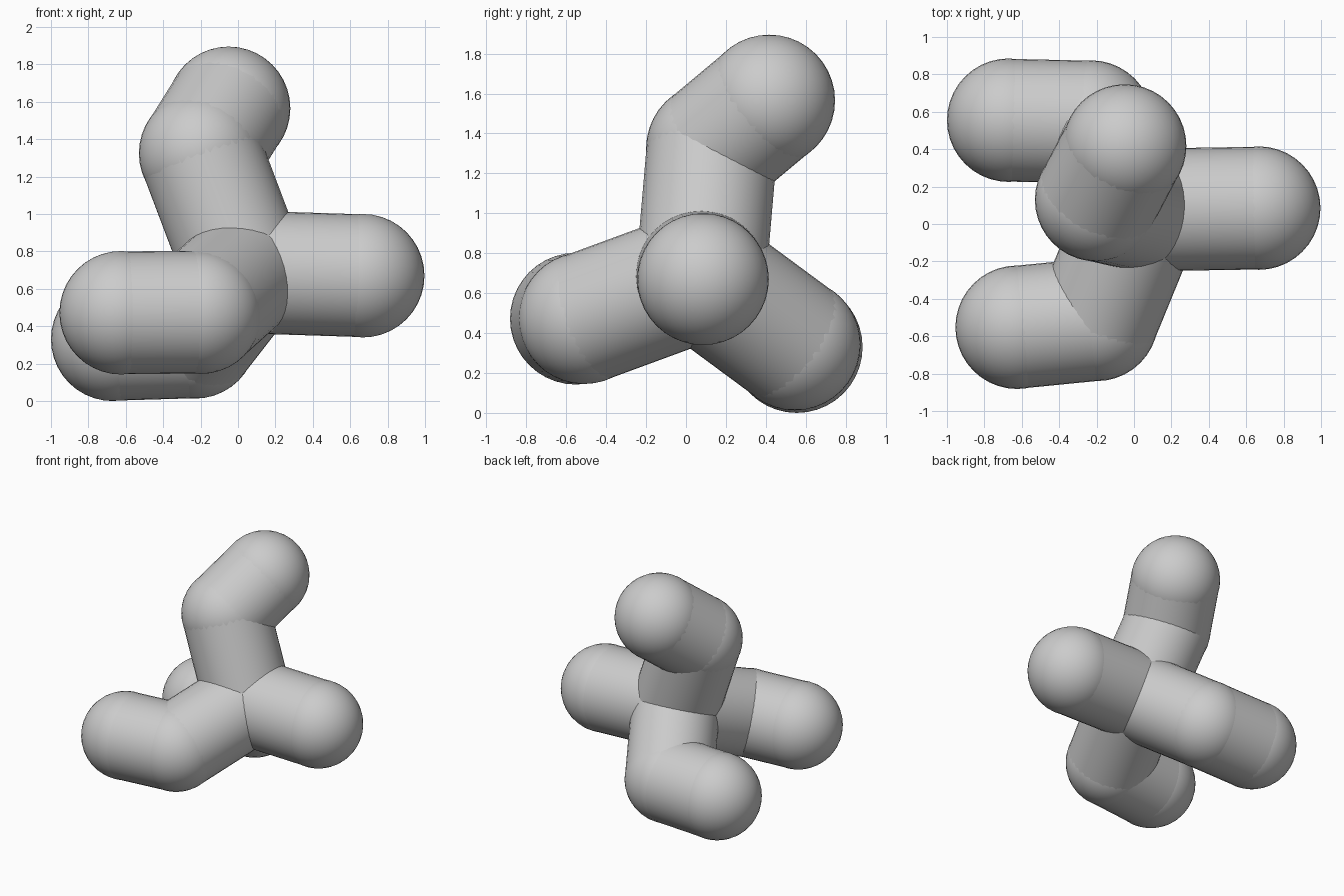
import bpy
from mathutils import Vector

if "Cube" in bpy.data.objects:
    bpy.data.objects.remove(bpy.data.objects["Cube"])

R = 0.33
hub = Vector((0.04, 0.075, 0.69))


def smooth(name):
    ob = bpy.context.object
    ob.name = name
    bpy.ops.object.shade_smooth_by_angle()
    return ob


def ball(name, p):
    bpy.ops.mesh.primitive_uv_sphere_add(segments=40, ring_count=20, radius=R, location=p)
    return smooth(name)


def rod(name, a, b):
    d = b - a
    bpy.ops.mesh.primitive_cylinder_add(vertices=40, radius=R - 0.002, depth=d.length,
                                        location=(a + b) / 2)
    ob = smooth(name)
    ob.rotation_euler = d.to_track_quat('Z', 'Y').to_euler()
    return ob


# Each arm is a chain of joints leaving the hub
arms = {
    "right_arm": [(0.667, 0.085, 0.67)],
    "upper_arm": [(-0.20, 0.13, 1.325), (-0.05, 0.417, 1.565)],
    "front_arm": [(-0.20, -0.51, 0.475), (-0.625, -0.552, 0.472)],
    "back_arm": [(-0.23, 0.545, 0.343), (-0.67, 0.555, 0.33)],
}

ball("hub_ball", hub)
for name, joints in arms.items():
    start = hub
    for i, p in enumerate(joints, 1):
        end = Vector(p)
        rod(f"{name}_rod_{i}", start, end)
        ball(f"{name}_ball_{i}", end)
        start = end
